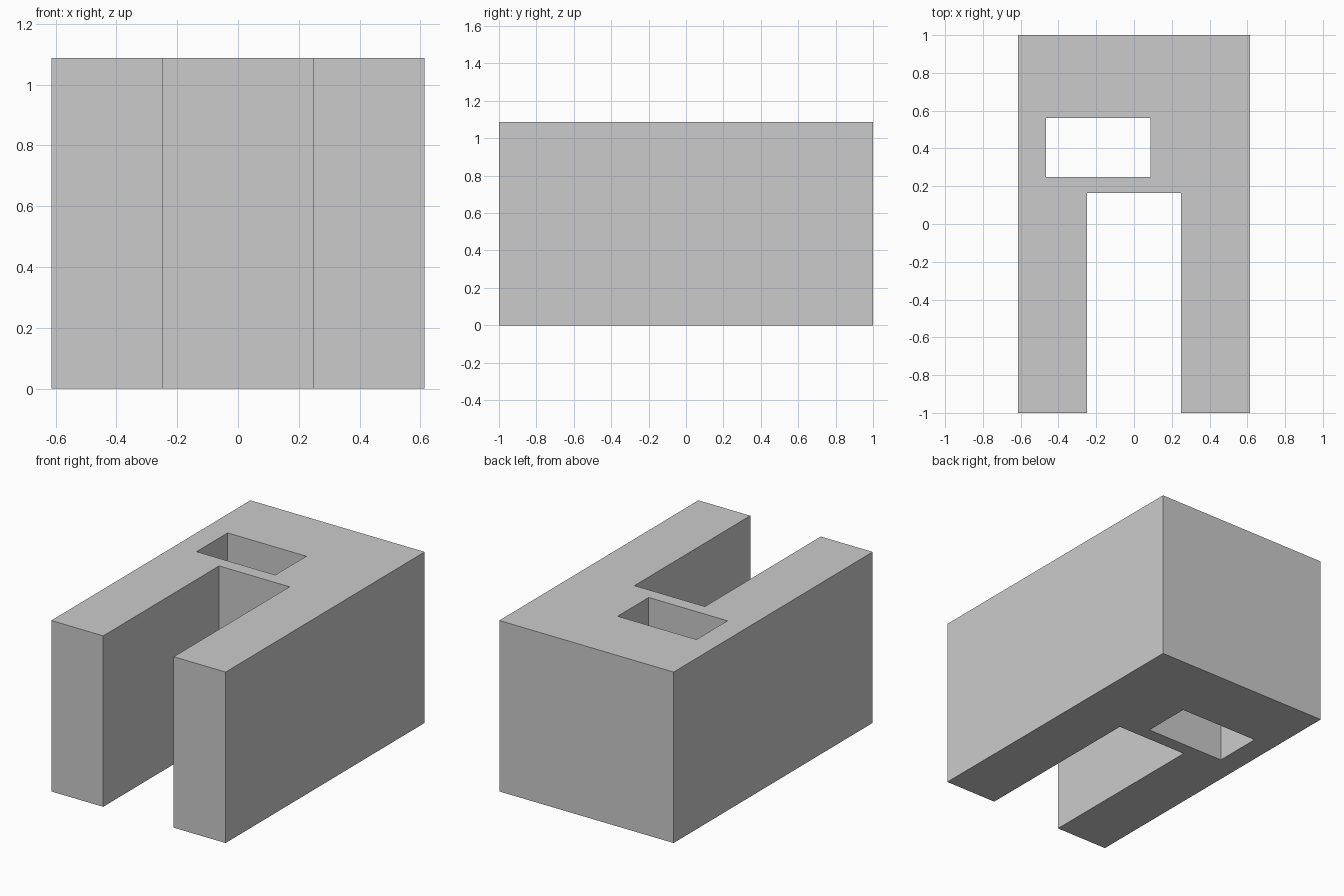
import bpy, bmesh

if "Cube" in bpy.data.objects:
    bpy.data.objects.remove(bpy.data.objects["Cube"])

HEIGHT = 1.087
HALF_W = 0.613
SLOT = 0.248
SLOT_END = 0.164

# Plan outline: block with a slot open to the front
outline = [(-HALF_W, -1), (-SLOT, -1), (-SLOT, SLOT_END), (SLOT, SLOT_END),
           (SLOT, -1), (HALF_W, -1), (HALF_W, 1), (-HALF_W, 1)]
# Rectangular through-hole behind the slot
window = [(-0.466, 0.249), (0.088, 0.249), (0.088, 0.561), (-0.466, 0.561)]

bm = bmesh.new()


def add_loop(points):
    verts = [bm.verts.new((x, y, 0)) for x, y in points]
    return [bm.edges.new((a, b)) for a, b in zip(verts, verts[1:] + verts[:1])]


# Fill the plan around the hole, then extrude it to full height
edges = add_loop(outline) + add_loop(window)
bmesh.ops.triangle_fill(bm, edges=edges, use_beauty=True, use_dissolve=False)
ext = bmesh.ops.extrude_face_region(bm, geom=bm.faces[:], use_keep_orig=True)
top = [g for g in ext["geom"] if isinstance(g, bmesh.types.BMVert)]
bmesh.ops.translate(bm, verts=top, vec=(0, 0, HEIGHT))
bmesh.ops.recalc_face_normals(bm, faces=bm.faces[:])

mesh = bpy.data.meshes.new("slotted_block")
bm.to_mesh(mesh)
bm.free()
block = bpy.data.objects.new("slotted_block", mesh)
bpy.context.collection.objects.link(block)
